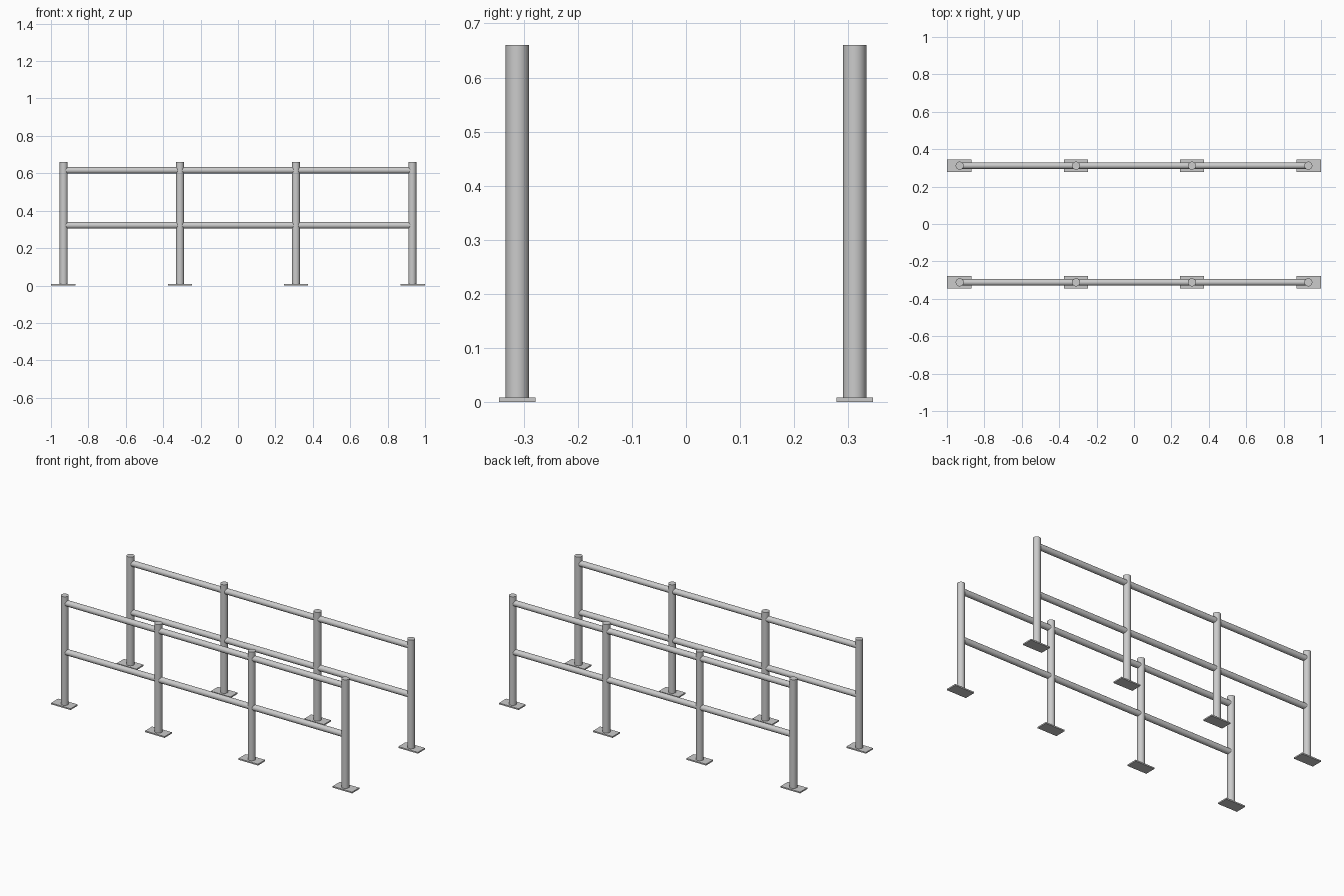
import bpy
import math

cube = bpy.data.objects.get("Cube")
if cube:
    bpy.data.objects.remove(cube, do_unlink=True)

# Galvanised steel material
COLOUR = (0.6, 0.6, 0.6, 1)
steel = bpy.data.materials.new("grey_steel")
steel.use_nodes = True
steel.diffuse_color = COLOUR
steel.node_tree.nodes["Principled BSDF"].inputs["Base Color"].default_value = COLOUR

POST_XS = (-0.932, -0.31, 0.31, 0.932)
POST_RADIUS, POST_TOP = 0.0215, 0.66
RAIL_RADIUS, RAIL_HEIGHTS = 0.0175, {"lower": 0.322, "upper": 0.616}
PLATE = (0.13, 0.068, 0.008)


def tube(name, radius, length, location, rotation=(0, 0, 0)):
    bpy.ops.mesh.primitive_cylinder_add(
        vertices=32, radius=radius, depth=length, location=location, rotation=rotation)
    obj = bpy.context.object
    obj.name = name
    obj.data.materials.append(steel)
    bpy.ops.object.shade_smooth_by_angle(angle=math.radians(40))


def plate(name, location):
    bpy.ops.mesh.primitive_cube_add(size=1, location=location)
    obj = bpy.context.object
    obj.name = name
    obj.scale = PLATE
    bpy.ops.object.transform_apply(location=False, rotation=False, scale=True)
    obj.data.materials.append(steel)


# Two parallel railings, each with four posts on base plates and two rails
for side, y in (("front", -0.312), ("back", 0.312)):
    for number, x in enumerate(POST_XS, 1):
        tube(f"{side}_post_{number}", POST_RADIUS, POST_TOP - 0.002,
             (x, y, POST_TOP / 2 + 0.001))
        plate(f"{side}_base_plate_{number}",
              (math.copysign(abs(x) + 0.003, x) if abs(x) > 0.5 else x, y, PLATE[2] / 2))
    for level, z in RAIL_HEIGHTS.items():
        tube(f"{side}_{level}_rail", RAIL_RADIUS, POST_XS[-1] * 2,
             (0, y, z), (0, math.pi / 2, 0))
